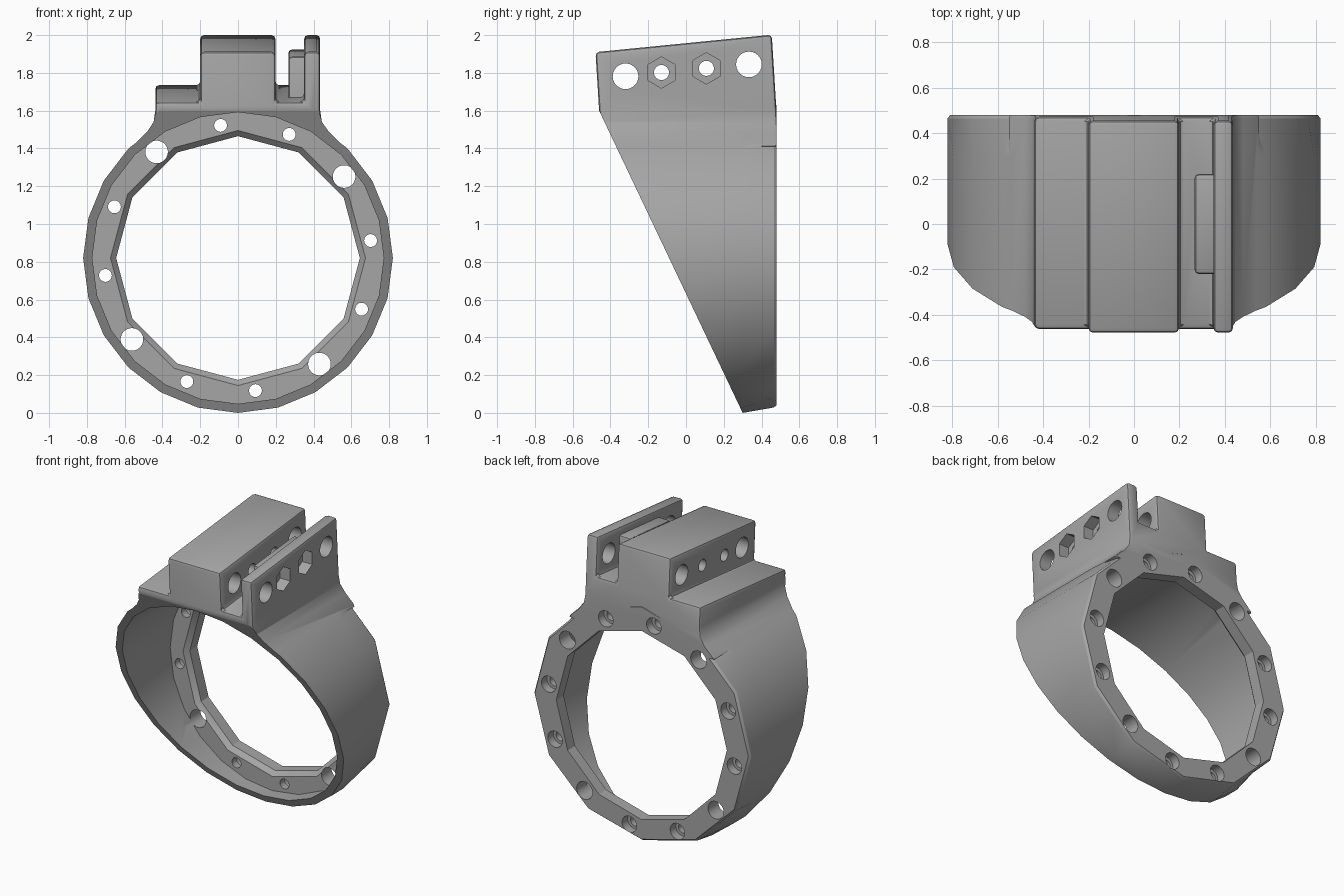
import bpy
import bmesh
import math
from mathutils import Vector

cube = bpy.data.objects.get("Cube")
if cube:
    bpy.data.objects.remove(cube, do_unlink=True)

CZ = 0.82            # height of the ring axis
R_OUT, R_BORE, R_HOLE, R_BOLT = 0.82, 0.772, 0.645, 0.708
BACK = 0.48
FLANGE = 0.37        # inner face of the rear flange

grey = bpy.data.materials.new("matt grey")
grey.use_nodes = True
colour = (0.38, 0.38, 0.38, 1)
grey.diffuse_color = colour
grey.node_tree.nodes["Principled BSDF"].inputs["Base Color"].default_value = colour


def loft(name, rings):
    """Closed solid through rings that have equal point counts."""
    bm = bmesh.new()
    rows = [[bm.verts.new(p) for p in ring] for ring in rings]
    n = len(rows[0])
    for a, b in zip(rows, rows[1:]):
        for i in range(n):
            j = (i + 1) % n
            bm.faces.new((a[i], a[j], b[j], b[i]))
    bm.faces.new(rows[0])
    bm.faces.new(rows[-1])
    bmesh.ops.recalc_face_normals(bm, faces=bm.faces)
    mesh = bpy.data.meshes.new(name)
    bm.to_mesh(mesh)
    bm.free()
    obj = bpy.data.objects.new(name, mesh)
    bpy.context.collection.objects.link(obj)
    mesh.materials.append(grey)
    return obj


def circle(y, r, n=24, x=0, z=CZ):
    return [(x + r * math.cos(math.tau * i / n), y,
             z + r * math.sin(math.tau * i / n)) for i in range(n)]


def side_circle(x, r, y, z, n=24):
    start = math.pi / 2 if n == 6 else 0
    return [(x, y + r * math.cos(start + math.tau * i / n),
             z + r * math.sin(start + math.tau * i / n)) for i in range(n)]


def apply_modifier(obj, mod):
    bpy.context.view_layer.objects.active = obj
    bpy.ops.object.modifier_apply(modifier=mod.name)


def combine(obj, other, operation="DIFFERENCE"):
    mod = obj.modifiers.new(operation.title(), "BOOLEAN")
    mod.operation = operation
    mod.solver = "EXACT"
    mod.object = other
    apply_modifier(obj, mod)
    bpy.data.objects.remove(other, do_unlink=True)


def bevel(obj, width, segments=2):
    mod = obj.modifiers.new("Edge", "BEVEL")
    mod.width = width
    mod.segments = segments
    mod.limit_method = "ANGLE"
    mod.angle_limit = math.radians(50)
    apply_modifier(obj, mod)


# Ring body: round in front, easing to a twelve-sided rear edge
def rear_ring(y, scale):
    pts = []
    for i, (x, _, z) in enumerate(circle(y, R_OUT * scale)):
        k = math.cos(math.pi / 12) if i % 2 else 1
        dz = (z - CZ) * k
        if dz < 0:
            dz *= 0.965
        pts.append((x * k, y, CZ + dz))
    return pts


body = loft("clamp_ring", [circle(-0.45, R_OUT), circle(0.3, R_OUT),
                           rear_ring(BACK - 0.015, 1), rear_ring(BACK, 0.985)])

# Mount: stepped profile with a centre block, slot and side plate
profile = [(-0.56, 1.41), (-0.48, 1.49), (-0.447, 1.54), (-0.438, 1.6),
           (-0.438, 1.645), (-0.2, 1.645), (-0.2, 1.91), (0.198, 1.91),
           (0.198, 1.645), (0.35, 1.645), (0.35, 1.91), (0.435, 1.91),
           (0.435, 1.6), (0.444, 1.54), (0.48, 1.49), (0.56, 1.41)]


def mount_end(y, rise):
    pts = []
    for x, z in profile:
        z += rise if z > 1.61 else 0
        pts.append((x, y - 0.062 * (z - 1.6), z))
    return pts


mount = loft("mount", [mount_end(-0.46, 0), mount_end(0.479, 0.092)])
bevel(mount, 0.02)

# Spacer pad inside the slot
pad = loft("spacer_pad", [
    [(0.267, y, 1.6), (0.37, y, 1.6), (0.37, y, top), (0.267, y, top)]
    for y, top in ((-0.22, 1.885), (0.22, 1.925))])
bevel(pad, 0.018)
combine(mount, pad, "UNION")
combine(body, mount, "UNION")

# Flat rear face and slanted front opening
combine(body, loft("rear_trim", [
    [(x, BACK, -0.2), (x, 0.8, -0.2), (x, 0.8, 2.3), (x, BACK, 2.3)]
    for x in (-1.2, 1.2)]))
combine(body, loft("front_trim", [
    [(x, 0.395, -0.2), (x, -0.46, 1.6), (x, -1, 1.6), (x, -1, -0.2)]
    for x in (-1.2, 1.2)]))

# Main bore and the twelve-sided flange opening with an eased edge
combine(body, loft("bore", [circle(-1, R_BORE), circle(FLANGE, R_BORE)]))
combine(body, loft("flange_opening", [
    circle(0.2, R_HOLE + 0.03, 12), circle(FLANGE, R_HOLE + 0.03, 12),
    circle(FLANGE + 0.03, R_HOLE, 12), circle(0.7, R_HOLE, 12)]))

# Bolt circle: every third hole is wide, the rest are counterbored
for i in range(12):
    a = math.radians(7.5 + 30 * i)
    x, z = R_BOLT * math.cos(a), CZ + R_BOLT * math.sin(a)
    if i % 3 == 1:
        rings = [circle(y, 0.06, 24, x, z) for y in (0.3, 0.6)]
    else:
        rings = [circle(y, r, 24, x, z) for y, r in
                 ((0.3, 0.034), (0.42, 0.034), (0.42, 0.055), (0.6, 0.055))]
    combine(body, loft("bolt_hole", rings))

# Cross holes through the mount: two wide, two with hexagon nut pockets
for y, z in ((-0.32, 1.782), (0.333, 1.845)):
    combine(body, loft("pin_hole", [side_circle(x, 0.068, y, z) for x in (-0.6, 0.6)]))
for y, z in ((-0.13, 1.802), (0.108, 1.824)):
    combine(body, loft("screw_hole", [side_circle(x, 0.04, y, z) for x in (-0.6, 0.6)]))
    combine(body, loft("nut_pocket", [side_circle(x, 0.083, y, z, 6) for x in (0.36, 0.6)]))

# Smooth curved faces, keep sharp edges
bpy.ops.object.select_all(action="DESELECT")
body.select_set(True)
bpy.context.view_layer.objects.active = body
bpy.ops.object.shade_smooth_by_angle(angle=math.radians(25))
